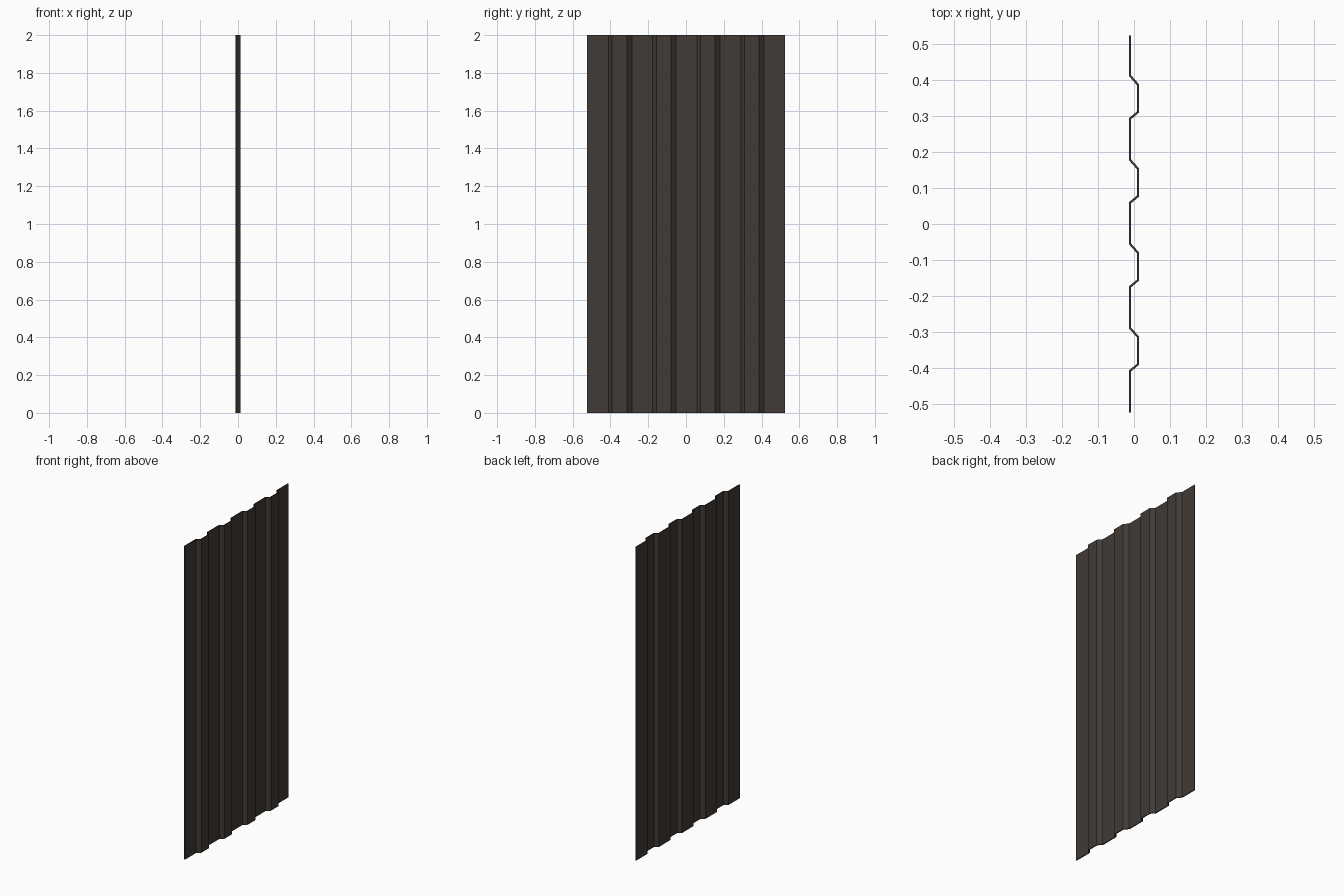
import bpy, bmesh

if "Cube" in bpy.data.objects:
    bpy.data.objects.remove(bpy.data.objects["Cube"])

HEIGHT, HALF_WIDTH, DEPTH, THICK = 2.0, 0.523, 0.0115, 0.006
PITCH, RIBS = 0.2335, 4

steel = bpy.data.materials.new("dark brown steel")
steel.diffuse_color = (0.052, 0.043, 0.035, 1)
steel.use_nodes = True
steel.node_tree.nodes["Principled BSDF"].inputs["Base Color"].default_value = steel.diffuse_color

# Sheet profile seen from above: flat pans with raised trapezoid ribs
profile = [(-DEPTH, -HALF_WIDTH)]
for i in range(RIBS):
    y = (i - (RIBS - 1) / 2) * PITCH
    profile += [(-DEPTH, y - 0.058), (DEPTH, y - 0.039),
                (DEPTH, y + 0.036), (-DEPTH, y + 0.062)]
profile.append((-DEPTH, HALF_WIDTH))

# Extrude the profile upwards
bm = bmesh.new()
low = [bm.verts.new((x, y, 0)) for x, y in profile]
high = [bm.verts.new((x, y, HEIGHT)) for x, y in profile]
for i in range(len(profile) - 1):
    bm.faces.new((low[i], low[i + 1], high[i + 1], high[i]))
mesh = bpy.data.meshes.new("corrugated_sheet")
bm.to_mesh(mesh)
bm.free()
mesh.materials.append(steel)
sheet = bpy.data.objects.new("corrugated_sheet", mesh)
bpy.context.collection.objects.link(sheet)

# Metal thickness
mod = sheet.modifiers.new("thickness", 'SOLIDIFY')
mod.thickness = THICK
mod.offset = 0
mod.use_even_offset = True
